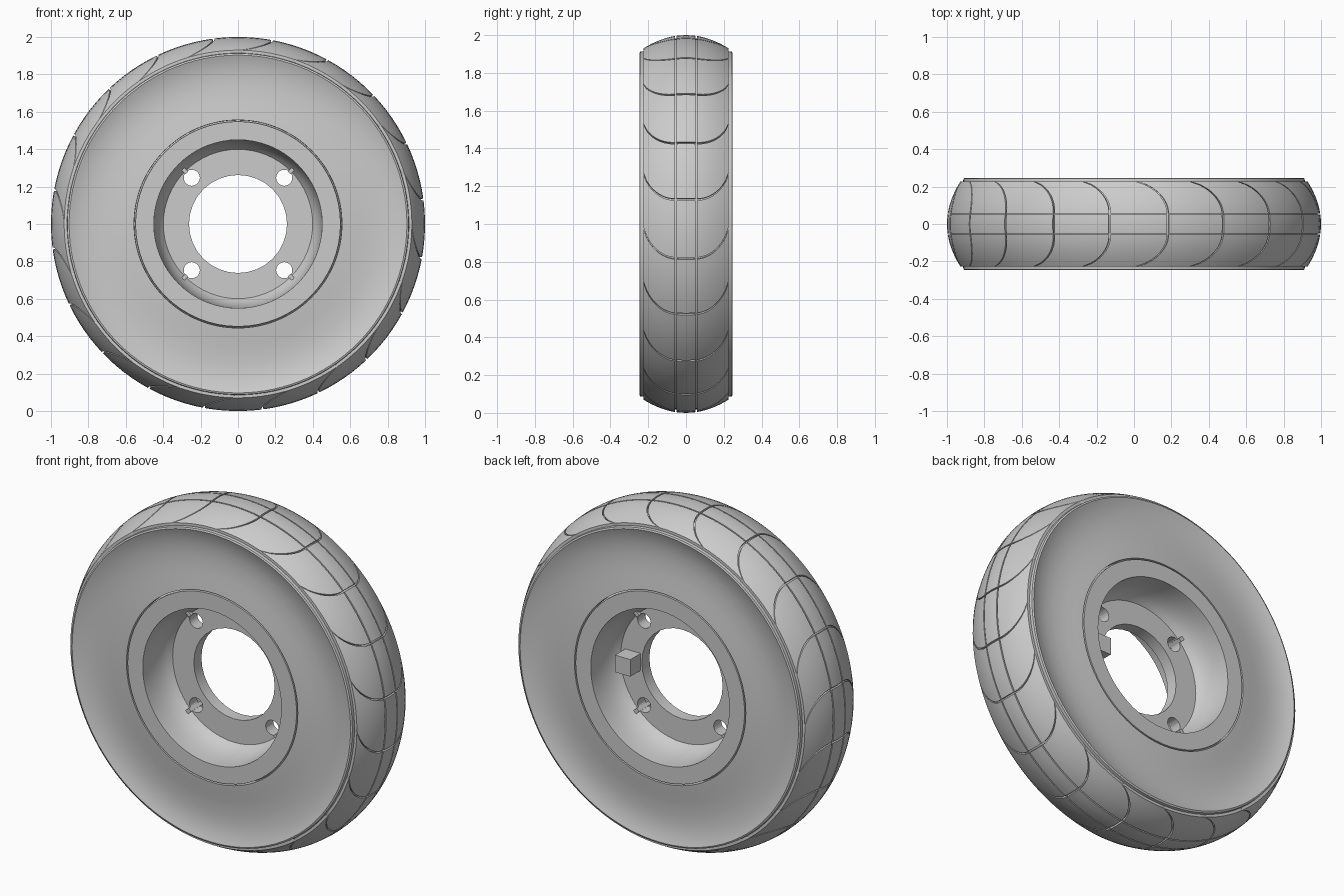
import bpy, bmesh, math
from mathutils import Matrix, Vector

if "Cube" in bpy.data.objects:
    bpy.data.objects.remove(bpy.data.objects["Cube"], do_unlink=True)

GREY = (0.6, 0.6, 0.6, 1.0)
grey = bpy.data.materials.new("plain grey")
grey.use_nodes = True
grey.diffuse_color = GREY
grey.node_tree.nodes["Principled BSDF"].inputs["Base Color"].default_value = GREY


def polar(r, angle, y):
    """Point on the wheel: radius and angle about the axle, y along it."""
    return Vector((r * math.cos(angle), y, 1 + r * math.sin(angle)))


def finish(name, bm, smooth=True):
    bmesh.ops.recalc_face_normals(bm, faces=bm.faces)
    mesh = bpy.data.meshes.new(name)
    bm.to_mesh(mesh)
    bm.free()
    mesh.materials.append(grey)
    obj = bpy.data.objects.new(name, mesh)
    bpy.context.collection.objects.link(obj)
    bpy.ops.object.select_all(action="DESELECT")
    obj.select_set(True)
    bpy.context.view_layer.objects.active = obj
    if smooth:
        bpy.ops.object.shade_smooth_by_angle(angle=math.radians(32))
    return obj


def lathe(name, profile, steps):
    """Spin a closed loop of (radius, y) points about the axle."""
    bm = bmesh.new()
    rings = [[bm.verts.new(polar(r, math.tau * i / steps, y)) for r, y in profile]
             for i in range(steps)]
    for i, ring in enumerate(rings):
        nxt = rings[(i + 1) % steps]
        for j in range(len(profile)):
            k = (j + 1) % len(profile)
            bm.faces.new((ring[j], ring[k], nxt[k], nxt[j]))
    return finish(name, bm)


def mirrored(half):
    """Complete a half profile (y > 0) with its mirror image."""
    return half + [(r, -y) for r, y in reversed(half)]


def crown(y):
    return 1 - 0.07 * (y / 0.225) ** 2


# Tyre carcass: crown, shoulder lip and shallow dished sidewall
half = [(crown(y) - 0.014, y) for y in (0.02, 0.07, 0.12, 0.175, 0.225)]
half += [(0.914, 0.226), (0.912, 0.243), (0.903, 0.247), (0.885, 0.24), (0.85, 0.229),
         (0.8, 0.221), (0.74, 0.219), (0.66, 0.226), (0.6, 0.235), (0.556, 0.24),
         (0.555, 0.21)]
lathe("tyre_carcass", mirrored(half), 120)

# Rim with bowl on both sides
lathe("rim", mirrored([(0.556, 0.2), (0.549, 0.21), (0.548, 0.24), (0.45, 0.24),
                       (0.449, 0.19), (0.444, 0.14), (0.433, 0.09), (0.416, 0.055),
                       (0.395, 0.03)]), 64)

# Mounting plate with centre hole and four bolt holes
plate = lathe("mounting_plate", mirrored([(0.262, 0.035), (0.406, 0.035)]), 32)
bm = bmesh.new()
for sx in (-1, 1):
    for sz in (-1, 1):
        place = Matrix.Translation((0.247 * sx, 0, 1 + 0.247 * sz)) @ Matrix.Rotation(math.pi / 2, 4, "X")
        bmesh.ops.create_cone(bm, cap_ends=True, segments=20, radius1=0.043,
                              radius2=0.043, depth=0.3, matrix=place)
cutter = finish("bolt_hole_cutter", bm, smooth=False)
cutter.hide_render = True
cut = plate.modifiers.new("bolt holes", "BOOLEAN")
cut.object = cutter
cut.solver = "EXACT"
bpy.ops.object.select_all(action="DESELECT")
bpy.context.view_layer.objects.active = plate
plate.select_set(True)
bpy.ops.object.modifier_apply(modifier=cut.name)
bpy.data.objects.remove(cutter, do_unlink=True)
bpy.ops.object.shade_smooth_by_angle(angle=math.radians(32))


def box(name, centre, size, turn=0.0):
    bm = bmesh.new()
    matrix = Matrix.Translation(centre) @ Matrix.Rotation(-turn, 4, "Y") @ Matrix.Diagonal((*size, 1))
    bmesh.ops.create_cube(bm, size=1, matrix=matrix)
    return finish(name, bm, smooth=False)


# Small radial pegs outside each bolt hole, and the block behind the plate
for i in range(4):
    angle = math.pi / 4 + i * math.pi / 2
    box(f"bolt_peg_{i + 1}", polar(0.41, angle, 0), (0.045, 0.11, 0.022), angle)
box("rear_block", (0.32, 0.08, 1), (0.1, 0.1, 0.1))

# Tread blocks
COUNT = 20
PITCH = math.tau / COUNT
START = math.radians(7.5)


def sweep(u):
    """Curved groove line: flat by the rib, hooking round at the shoulder."""
    return math.radians(13) * (1 - math.sqrt(1 - (0.96 * u) ** 2))


def add_block(bm, y0, y1, begin, length, curve, nu, nv):
    """Raised patch from y0 to y1 with a skirt sunk into the carcass."""
    grid = []
    for i in range(nu + 1):
        u = i / nu
        y = y0 + (y1 - y0) * u
        grid.append([bm.verts.new(polar(crown(y), begin + curve(u) + length * j / nv, y))
                     for j in range(nv + 1)])
    faces = [bm.faces.new((grid[i][j], grid[i + 1][j], grid[i + 1][j + 1], grid[i][j + 1]))
             for i in range(nu) for j in range(nv)]
    edges = [e for e in bm.edges if e.is_boundary and e.link_faces[0] in set(faces)]
    skirt = bmesh.ops.extrude_edge_only(bm, edges=edges)["geom"]
    for v in (g for g in skirt if isinstance(g, bmesh.types.BMVert)):
        out = Vector((v.co.x, 0, v.co.z - 1)).normalized()
        v.co -= out * 0.02


def tread(name, y0, y1, gap, curve, nu, nv):
    bm = bmesh.new()
    for k in range(COUNT):
        add_block(bm, y0, y1, START + k * PITCH + gap / 2, PITCH - gap, curve, nu, nv)
    finish(name, bm)


tread("centre_rib", -0.05, 0.05, 0.010, lambda u: 0, 4, 6)
for side, name in ((1, "rear_tread"), (-1, "front_tread")):
    tread(name, 0.057 * side, 0.226 * side, 0.009, sweep, 10, 8)
